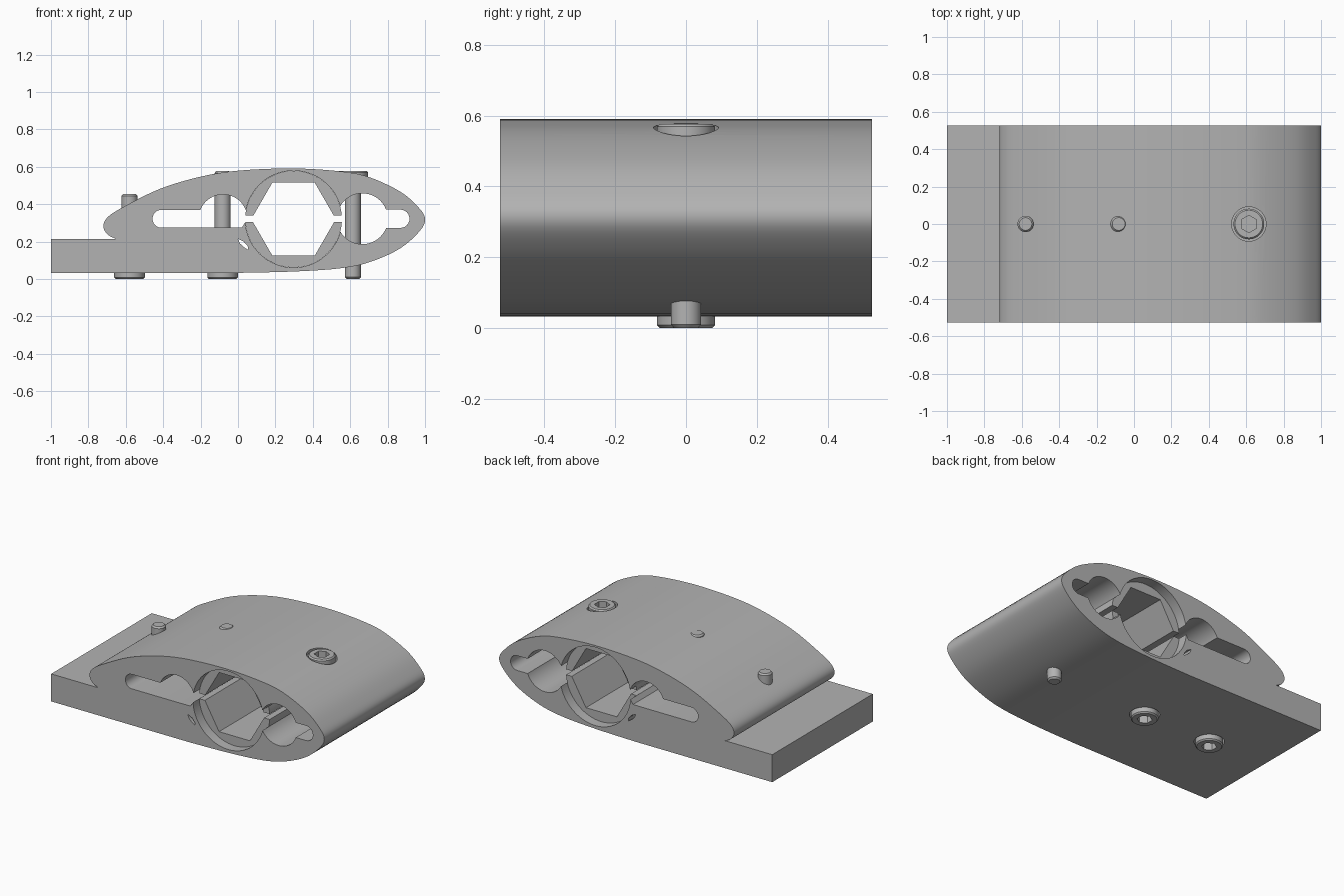
import bpy, bmesh, math
from mathutils import Matrix, Vector

if "Cube" in bpy.data.objects:
    bpy.data.objects.remove(bpy.data.objects["Cube"])

grey = bpy.data.materials.new("grey metal")
grey.diffuse_color = (0.45, 0.45, 0.45, 1)
grey.use_nodes = True
grey.node_tree.nodes["Principled BSDF"].inputs["Base Color"].default_value = grey.diffuse_color
HALF = 0.526          # half of the width along y
CZ = 0.322            # height of the bore axis


def finish(bm, name):
    bmesh.ops.recalc_face_normals(bm, faces=bm.faces[:])
    me = bpy.data.meshes.new(name)
    bm.to_mesh(me)
    bm.free()
    me.materials.append(grey)
    ob = bpy.data.objects.new(name, me)
    bpy.context.collection.objects.link(ob)
    return ob


def prism(name, pts, half):
    """Extrude an (x, z) outline symmetrically along y."""
    bm = bmesh.new()
    f = bm.faces.new([bm.verts.new((x, -half, z)) for x, z in pts])
    r = bmesh.ops.extrude_face_region(bm, geom=[f])
    vs = [v for v in r["geom"] if isinstance(v, bmesh.types.BMVert)]
    bmesh.ops.translate(bm, verts=vs, vec=(0, 2 * half, 0))
    return finish(bm, name)


def cyl(name, r, depth, loc, n=32, axis="Z"):
    bm = bmesh.new()
    bmesh.ops.create_cone(bm, cap_ends=True, segments=n, radius1=r, radius2=r, depth=depth)
    if axis == "X":
        bm.transform(Matrix.Rotation(math.pi / 2, 4, "Y"))
    bm.transform(Matrix.Translation(loc))
    return finish(bm, name)


def arc(cx, cz, r, a0, a1, n):
    return [(cx + r * math.cos(math.radians(a0 + (a1 - a0) * i / n)),
             cz + r * math.sin(math.radians(a0 + (a1 - a0) * i / n))) for i in range(n + 1)]


def circle(cx, cz, r, n):
    return arc(cx, cz, r, 0, 360, n)[:-1]


def box(x0, x1, z0, z1):
    return [(x0, z0), (x1, z0), (x1, z1), (x0, z1)]


def stadium(x0, x1, z, r):
    return arc(x1 - r, z, r, -90, 90, 12) + arc(x0 + r, z, r, 90, 270, 12)


def cut(ob, cutters):
    for c in cutters:
        m = ob.modifiers.new("cut", "BOOLEAN")
        m.operation, m.solver, m.object = "DIFFERENCE", "EXACT", c
        bpy.context.view_layer.objects.active = ob
        bpy.ops.object.modifier_apply(modifier=m.name)
        bpy.data.objects.remove(c)


def smooth(ob):
    bpy.ops.object.select_all(action="DESELECT")
    ob.select_set(True)
    bpy.context.view_layer.objects.active = ob
    bpy.ops.object.shade_smooth_by_angle(angle=math.radians(30))


def spline(p, n=5):
    """Catmull-Rom curve through the points."""
    q = [Vector(a) for a in [p[0]] + p + [p[-1]]]
    out = []
    for i in range(1, len(q) - 2):
        a, b, c, d = q[i - 1:i + 3]
        for k in range(n):
            t = k / n
            v = 0.5 * (2 * b + (c - a) * t + (2 * a - 5 * b + 4 * c - d) * t ** 2
                       + (3 * b - a - 3 * c + d) * t ** 3)
            out.append((v.x, v.y))
    return out + [p[-1]]


# Wing-shaped clamp body with a flat mounting tongue
wing = spline([(-0.655, 0.215), (-0.70, 0.24), (-0.72, 0.285), (-0.692, 0.335), (-0.6, 0.392),
               (-0.417, 0.482), (-0.2, 0.547), (0.01, 0.58), (0.3, 0.591), (0.55, 0.575),
               (0.70, 0.545), (0.866, 0.468), (0.96, 0.388), (1.0, 0.324), (0.973, 0.258),
               (0.866, 0.163), (0.706, 0.091), (0.545, 0.057), (0.3, 0.04), (0.01, 0.033)])
body = prism("clamp_body", wing + [(-1, 0.033), (-1, 0.215)], HALF)

# Openings through the body: main bore, side bores, slots and flex cut
openings = [
    circle(0.297, 0.32, 0.259, 72),
    stadium(-0.457, 0.03, CZ, 0.048),
    arc(-0.08, CZ, 0.13, 0, 180, 28) + [(-0.18, 0.2745), (0.02, 0.2745)],
    circle(0.665, CZ, 0.136, 48),
    stadium(0.7, 0.917, CZ, 0.049),
    box(0.0, 0.6, 0.304, 0.34),
    [(0.0, 0.215), (0.03, 0.2), (0.052, 0.175), (0.055, 0.155), (0.03, 0.172), (0.01, 0.19)],
]
cut(body, [prism("cutter", o, 0.7) for o in openings])

# Counterbores for the bolt heads and blind holes in the tongue end
BOLTS = (-0.58, -0.082)
cut(body, [cyl("cutter", 0.09, 0.2, (x, 0, -0.015)) for x in BOLTS]
    + [cyl("cutter", 0.092, 0.2, (0.614, 0, 0.588))]
    + [cyl("cutter", 0.033, 0.5, (-1, y, 0.123), axis="X") for y in (-0.378, 0.378)])
smooth(body)

# Split hexagonal bushing, recessed in the main bore
bushing = prism("hex_bushing", circle(0.297, 0.32, 0.2585, 72), HALF - 0.065)
cut(bushing, [prism("cutter", circle(0.297, 0.32, 0.226, 6), 0.7),
              prism("cutter", box(0, 0.6, 0.304, 0.34), 0.7)])
smooth(bushing)


# Socket head bolts
def bolt(name, x, z, length, flip=False):
    prof = [(0.074, 0), (0.082, 0.008), (0.082, 0.085), (0.043, 0.085),
            (0.043, length - 0.01), (0.034, length)]
    n = 36
    bm = bmesh.new()
    rings = [[bm.verts.new((r * math.cos(2 * math.pi * i / n), r * math.sin(2 * math.pi * i / n), h))
              for i in range(n)] for r, h in prof]
    for a, b in zip(rings, rings[1:]):
        for i in range(n):
            bm.faces.new((a[i], a[(i + 1) % n], b[(i + 1) % n], b[i]))
    bm.faces.new(rings[0])
    bm.faces.new(rings[-1])
    ob = finish(bm, name)
    cut(ob, [cyl("cutter", 0.046, 0.1, (0, 0, 0), n=6)])
    if flip:
        ob.data.transform(Matrix.Rotation(math.pi, 4, "X"))
    ob.location = (x, 0, z)
    smooth(ob)


bolt("rear_bolt", BOLTS[0], 0, 0.455)
bolt("middle_bolt", BOLTS[1], 0, 0.577)
bolt("front_bolt", 0.614, 0.577, 0.577, flip=True)
